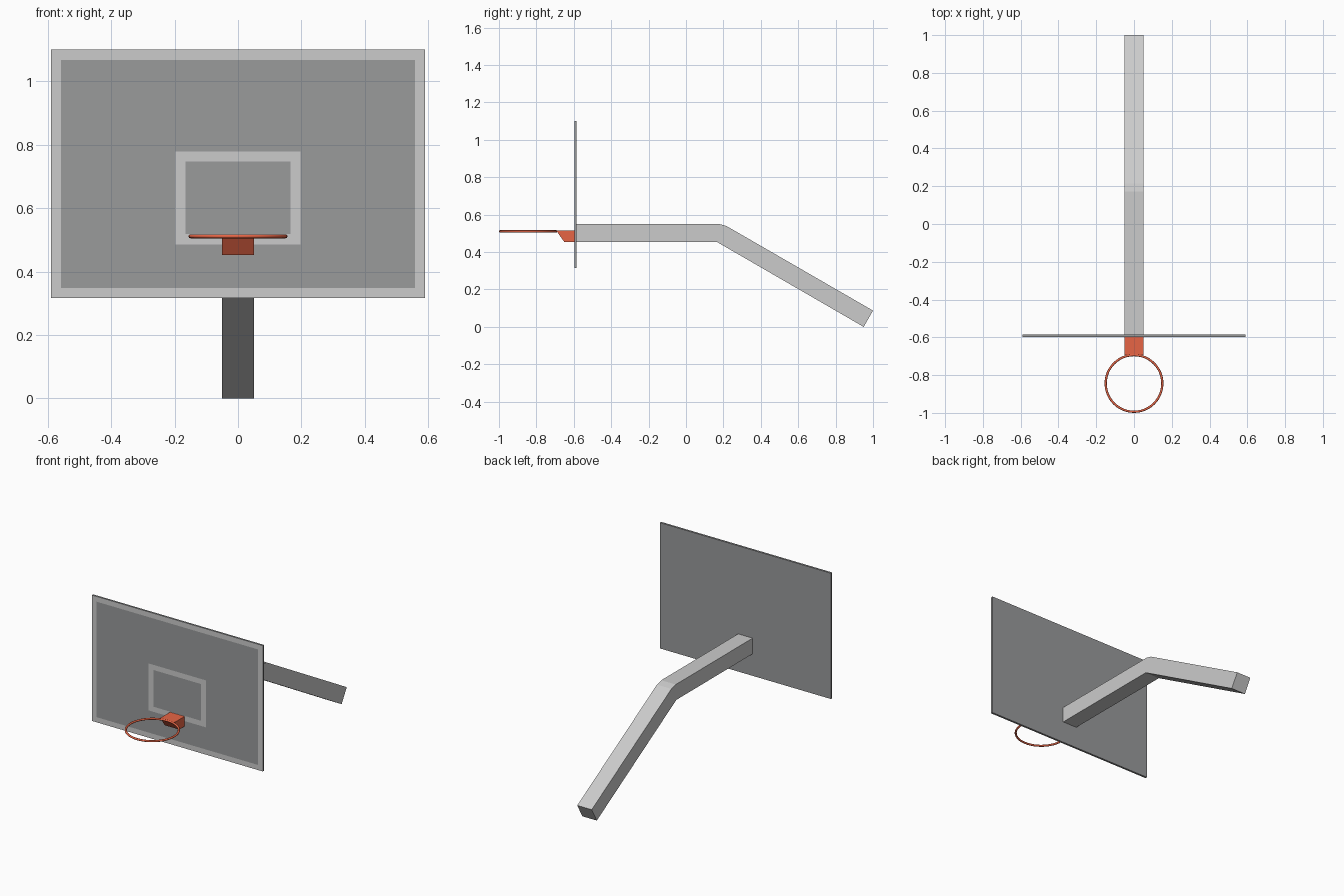
import bpy, bmesh
from math import pi

if "Cube" in bpy.data.objects:
    bpy.data.objects.remove(bpy.data.objects["Cube"])


def material(name, rgb):
    m = bpy.data.materials.new(name)
    m.diffuse_color = (*rgb, 1)
    m.use_nodes = True
    m.node_tree.nodes["Principled BSDF"].inputs["Base Color"].default_value = m.diffuse_color
    return m


def finish(name, bm, mat=None):
    bmesh.ops.recalc_face_normals(bm, faces=bm.faces)
    me = bpy.data.meshes.new(name)
    bm.to_mesh(me)
    bm.free()
    ob = bpy.data.objects.new(name, me)
    bpy.context.collection.objects.link(ob)
    if mat:
        me.materials.append(mat)
    return ob


def side_extrude(name, profile, half_width, mat=None):
    """Extrude a (y, z) side profile symmetrically along x."""
    bm = bmesh.new()
    face = bm.faces.new([bm.verts.new((-half_width, y, z)) for y, z in profile])
    res = bmesh.ops.extrude_face_region(bm, geom=[face])
    verts = [v for v in res["geom"] if isinstance(v, bmesh.types.BMVert)]
    bmesh.ops.translate(bm, verts=verts, vec=(2 * half_width, 0, 0))
    return finish(name, bm, mat)


def painted_frame(name, half_width, z0, z1, line, y):
    """Flat rectangular outline facing the front."""
    def loop(d):
        w = half_width - d
        return [bm.verts.new((x, y, z)) for x, z in
                ((-w, z0 + d), (w, z0 + d), (w, z1 - d), (-w, z1 - d))]
    bm = bmesh.new()
    a, b = loop(0), loop(line)
    for i in range(4):
        j = (i + 1) % 4
        bm.faces.new((a[i], a[j], b[j], b[i]))
    ob = finish(name, bm)
    if ob.data.polygons[0].normal.y > 0:
        ob.data.flip_normals()
    return ob


dark = material("board_grey", (0.32, 0.325, 0.33))
red = material("rim_red", (0.8, 0.13, 0.06))

# Backboard and its painted lines
front, back = -0.597, -0.585
side_extrude("backboard", [(front, 0.316), (back, 0.316), (back, 1.10), (front, 1.10)],
             0.59, dark)
painted_frame("border_line", 0.59, 0.316, 1.10, 0.032, front - 0.001)
painted_frame("target_line", 0.197, 0.486, 0.779, 0.032, front - 0.001)

# Bent support arm
side_extrude("support_arm", [(back, 0.453), (0.167, 0.453), (0.95, 0.0), (1.0, 0.087),
                             (0.215, 0.54), (0.172, 0.551), (back, 0.551)], 0.05)

# Wedge bracket holding the rim
side_extrude("rim_bracket", [(front, 0.453), (-0.65, 0.453), (-0.694, 0.515),
                             (front, 0.515)], 0.05, red)

# Rim
bpy.ops.mesh.primitive_torus_add(major_segments=48, minor_segments=12,
                                 major_radius=0.15, minor_radius=0.006,
                                 location=(0, -0.844, 0.511))
rim = bpy.context.object
rim.name = "rim"
rim.data.materials.append(red)
bpy.ops.object.shade_smooth_by_angle(angle=pi / 4)
